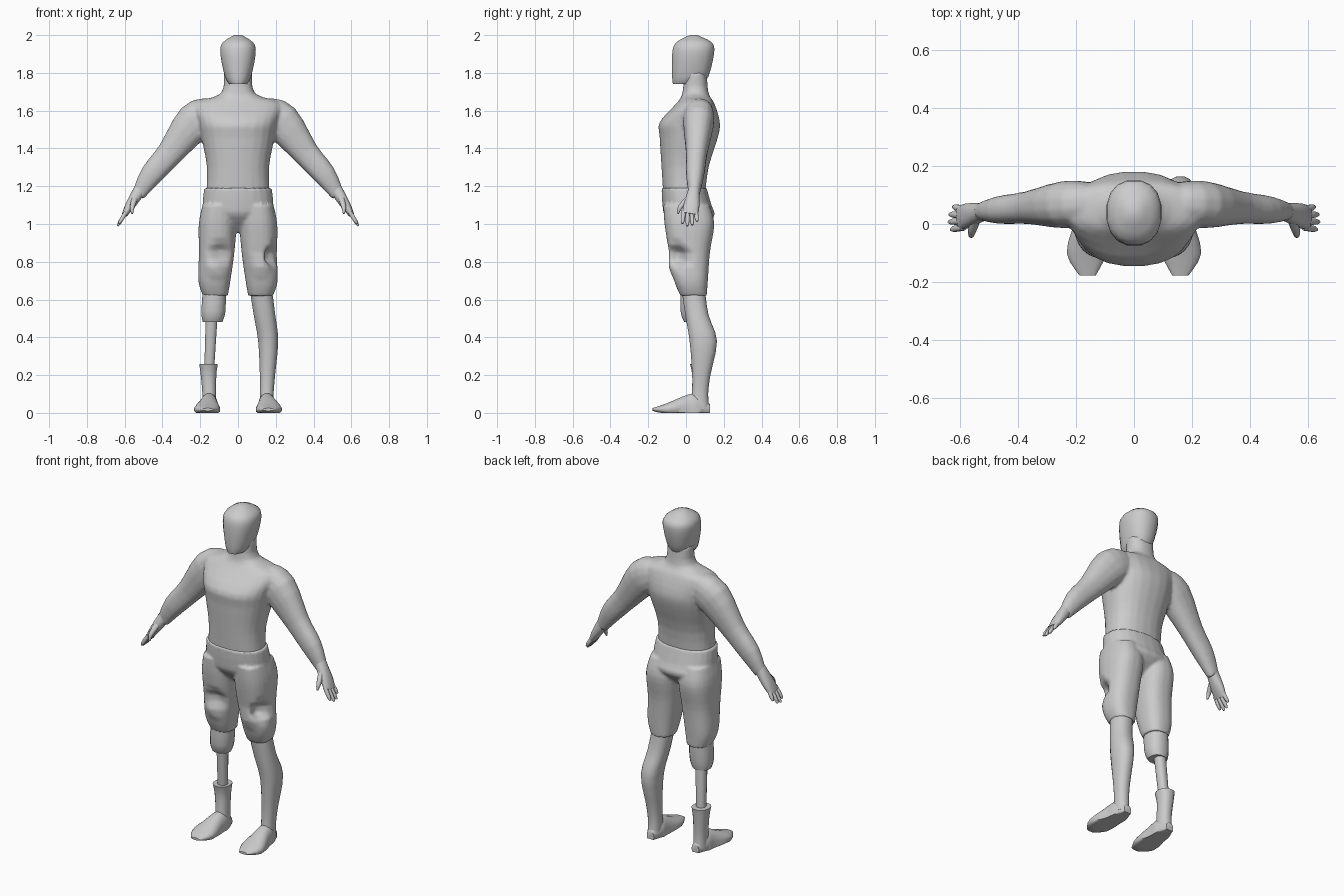
import bpy, bmesh, math
from mathutils import Vector

if "Cube" in bpy.data.objects:
    bpy.data.objects.remove(bpy.data.objects["Cube"])

GREY = (0.6, 0.6, 0.6, 1)
clay = bpy.data.materials.new("light grey")
clay.use_nodes = True
clay.diffuse_color = GREY
clay.node_tree.nodes["Principled BSDF"].inputs["Base Color"].default_value = GREY

UP, BACK = Vector((0, 0, 1)), Vector((0, 1, 0))


def level(z, half, front, back, x=0):
    """Horizontal cross-section between a front and a back depth."""
    return Vector((x, (front + back) / 2, z, half, (back - front) / 2))


def slice_at(x, y, z, tall, deep):
    """Cross-section that turns to follow its path."""
    return Vector((x, y, z, tall, deep))


def smooth_path(keys, steps):
    """Rings eased through the key rings by a cubic spline."""
    path = []
    for i in range(len(keys) - 1):
        start, end = keys[i], keys[i + 1]
        before, after = keys[max(i - 1, 0)], keys[min(i + 2, len(keys) - 1)]
        leave, arrive = (end - before) / 2, (after - start) / 2
        for step in range(steps):
            t = step / steps
            ease = t * t * (3 - 2 * t)
            path.append(start.lerp(end, ease) + leave * t * (1 - t) ** 2
                        - arrive * t * t * (1 - t))
    return path + [keys[-1]]


def loft(bm, keys, axis=None, side=1, sides=16, power=2.3, steps=3):
    """Skin rounded rings along a path; side mirrors the path across x."""
    rings = smooth_path(keys, steps)
    centres = [Vector((side * ring[0], ring[1], ring[2])) for ring in rings]
    last = len(rings) - 1
    loops = []
    for i, ring in enumerate(rings):
        along = axis or (centres[min(i + 1, last)] - centres[max(i - 1, 0)]).normalized()
        guide = UP if axis == BACK else BACK
        deep = (guide - along * guide.dot(along)).normalized()
        wide = deep.cross(along)
        loop = []
        for k in range(sides):
            angle = math.tau * (k + 0.5) / sides
            c, s = math.cos(angle), math.sin(angle)
            c = math.copysign(abs(c) ** (2 / power), c)
            s = math.copysign(abs(s) ** (2 / power), s)
            loop.append(bm.verts.new(centres[i] + wide * c * ring[3] + deep * s * ring[4]))
        loops.append(loop)
    for upper, lower in zip(loops, loops[1:]):
        for k in range(sides):
            n = (k + 1) % sides
            bm.faces.new((upper[k], upper[n], lower[n], lower[k]))
    bm.faces.new(loops[0])
    bm.faces.new(loops[-1])


def dent(bm, centre, radius, push):
    """Pull the cloth near a point."""
    for vert in bm.verts:
        distance = (vert.co - Vector(centre)).length
        if distance < radius:
            vert.co += Vector(push) * (1 - distance / radius)


def finish(bm, name, fuse=0):
    bmesh.ops.recalc_face_normals(bm, faces=bm.faces)
    mesh = bpy.data.meshes.new(name)
    bm.to_mesh(mesh)
    bm.free()
    mesh.materials.append(clay)
    part = bpy.data.objects.new(name, mesh)
    bpy.context.collection.objects.link(part)
    bpy.ops.object.select_all(action="DESELECT")
    part.select_set(True)
    bpy.context.view_layer.objects.active = part
    if fuse:
        # Blend overlapping volumes into one skin
        skin = part.modifiers.new("fuse", "REMESH")
        skin.mode, skin.voxel_size, skin.use_smooth_shade = "VOXEL", 0.009, True
        soften = part.modifiers.new("soften", "SMOOTH")
        soften.factor, soften.iterations = 0.5, fuse
    else:
        bpy.ops.object.shade_smooth_by_angle(angle=math.radians(55))


# Head
bm = bmesh.new()
loft(bm, [level(z=1.74, half=.046, front=-.07, back=.08),
          level(z=1.78, half=.07, front=-.075, back=.12),
          level(z=1.9, half=.095, front=-.075, back=.15),
          level(z=1.96, half=.083, front=-.055, back=.14),
          level(z=2, half=.02, front=.02, back=.06)], UP)
finish(bm, "head")

# Torso and neck, fused with the arms
bm = bmesh.new()
loft(bm, [level(z=1.14, half=.17, front=-.12, back=.1),
          level(z=1.3, half=.165, front=-.13, back=.12),
          level(z=1.46, half=.195, front=-.14, back=.17),
          level(z=1.54, half=.21, front=-.14, back=.18),
          level(z=1.64, half=.23, front=-.05, back=.15),
          level(z=1.69, half=.09, front=-.02, back=.12),
          level(z=1.8, half=.077, front=-.01, back=.11)], UP, sides=24)


def arm_slice(x, z, radius):
    """Arms drift forward as they reach out."""
    return slice_at(x, .085 - .08 * x, z, tall=radius, deep=radius * .8)


arm = [arm_slice(x=.15, z=1.58, radius=.09), arm_slice(x=.23, z=1.54, radius=.103),
       arm_slice(x=.36, z=1.375, radius=.071), arm_slice(x=.46, z=1.26, radius=.06),
       arm_slice(x=.53, z=1.15, radius=.035)]
for side in (1, -1):
    loft(bm, arm, side=side)
finish(bm, "torso_and_arms", fuse=5)

# Hands
palm = [slice_at(x=.52, y=.042, z=1.18, tall=.034, deep=.03),
        slice_at(x=.57, y=.03, z=1.1, tall=.026, deep=.042),
        slice_at(x=.6, y=.02, z=1.05, tall=.015, deep=.042)]
thumb = [slice_at(x=.545, y=.02, z=1.14, tall=.018, deep=.018),
         slice_at(x=.56, y=-.03, z=1.09, tall=.013, deep=.013),
         slice_at(x=.56, y=-.043, z=1.055, tall=.005, deep=.005)]
knuckle, fingertip = Vector((.588, .02, 1.07)), Vector((.638, .02, .99))
for side, label in ((1, "left"), (-1, "right")):
    bm = bmesh.new()
    loft(bm, palm, side=side)
    loft(bm, thumb, side=side, sides=8)
    for place, reach in zip((-1.5, -.5, .5, 1.5), (.85, 1, .95, .7)):
        finger = []
        for part, radius in ((0, .012), (.7, .011), (1, .005)):
            spot = knuckle.lerp(fingertip, part * reach)
            spread = place * (.021 + .005 * part)
            finger.append(slice_at(spot.x, spot.y + spread, spot.z, radius, radius))
        loft(bm, finger, side=side, sides=8)
    finish(bm, label + "_hand")

# Shorts: pelvis and two loose legs
bm = bmesh.new()
loft(bm, [level(z=1.19, half=.18, front=-.13, back=.11),
          level(z=1.1, half=.188, front=-.125, back=.135),
          level(z=1.04, half=.18, front=-.11, back=.15),
          level(z=.955, half=.05, front=-.03, back=.07)], UP, sides=24)
for side in (1, -1):
    cloth = bmesh.new()
    loft(cloth, [level(x=.104, z=1.1, half=.084, front=-.12, back=.125),
                 level(x=.108, z=1, half=.1, front=-.114, back=.15),
                 level(x=.113, z=.85, half=.094, front=-.09, back=.127),
                 level(x=.125, z=.7, half=.085, front=-.062, back=.116),
                 level(x=.12, z=.62, half=.066, front=-.03, back=.11)],
         UP, side=side, sides=24, power=2.5, steps=4)
    # Bulge over the knee
    dent(cloth, centre=(side * .12, -.08, .77), radius=.07, push=(0, -.02, 0))
    # Fold in the cloth above the knee
    if side > 0:
        dent(cloth, centre=(.2, -.05, .83), radius=.07, push=(-.08, .02, 0))
    else:
        dent(cloth, centre=(-.09, -.09, .83), radius=.08, push=(0, .04, .02))
    cloth_mesh = bpy.data.meshes.new("leg_cloth")
    cloth.to_mesh(cloth_mesh)
    cloth.free()
    bm.from_mesh(cloth_mesh)
    bpy.data.meshes.remove(cloth_mesh)
finish(bm, "shorts", fuse=2)

# Left lower leg
ankle = [level(x=.152, z=.1, half=.037, front=.03, back=.118),
         level(x=.152, z=.02, half=.038, front=.02, back=.124)]
bm = bmesh.new()
loft(bm, [level(x=.12, z=.66, half=.06, front=-.025, back=.1),
          level(x=.14, z=.52, half=.058, front=-.005, back=.12),
          level(x=.16, z=.38, half=.054, front=.018, back=.165),
          level(x=.156, z=.2, half=.041, front=.032, back=.13)] + ankle, UP)
finish(bm, "left_lower_leg")

# Right stump, peg and boot shaft
bm = bmesh.new()
loft(bm, [level(x=.123, z=.7, half=.06, front=-.03, back=.105),
          level(x=.13, z=.54, half=.065, front=-.03, back=.1),
          level(x=.135, z=.48, half=.052, front=-.01, back=.09)], UP, side=-1)
finish(bm, "right_stump")

bm = bmesh.new()
loft(bm, [level(x=.14, z=.5, half=.032, front=.02, back=.084),
          level(x=.152, z=.24, half=.027, front=.045, back=.1)], UP, side=-1, sides=12)
finish(bm, "right_peg")

bm = bmesh.new()
loft(bm, [level(x=.156, z=.26, half=.05, front=.02, back=.132),
          level(x=.156, z=.2, half=.042, front=.032, back=.125)] + ankle, UP, side=-1)
finish(bm, "right_boot_shaft")

# Feet with flat soles
foot = [slice_at(x=.15, y=.126, z=.018, tall=.024, deep=.03),
        slice_at(x=.152, y=.06, z=.018, tall=.046, deep=.08),
        slice_at(x=.155, y=.01, z=.018, tall=.05, deep=.08),
        slice_at(x=.164, y=-.1, z=.018, tall=.069, deep=.034),
        slice_at(x=.16, y=-.178, z=.018, tall=.028, deep=.007)]
for side, label in ((1, "left"), (-1, "right")):
    bm = bmesh.new()
    loft(bm, foot, BACK, side=side)
    for vert in bm.verts:
        vert.co.z = max(vert.co.z, 0)
    finish(bm, label + "_foot")
